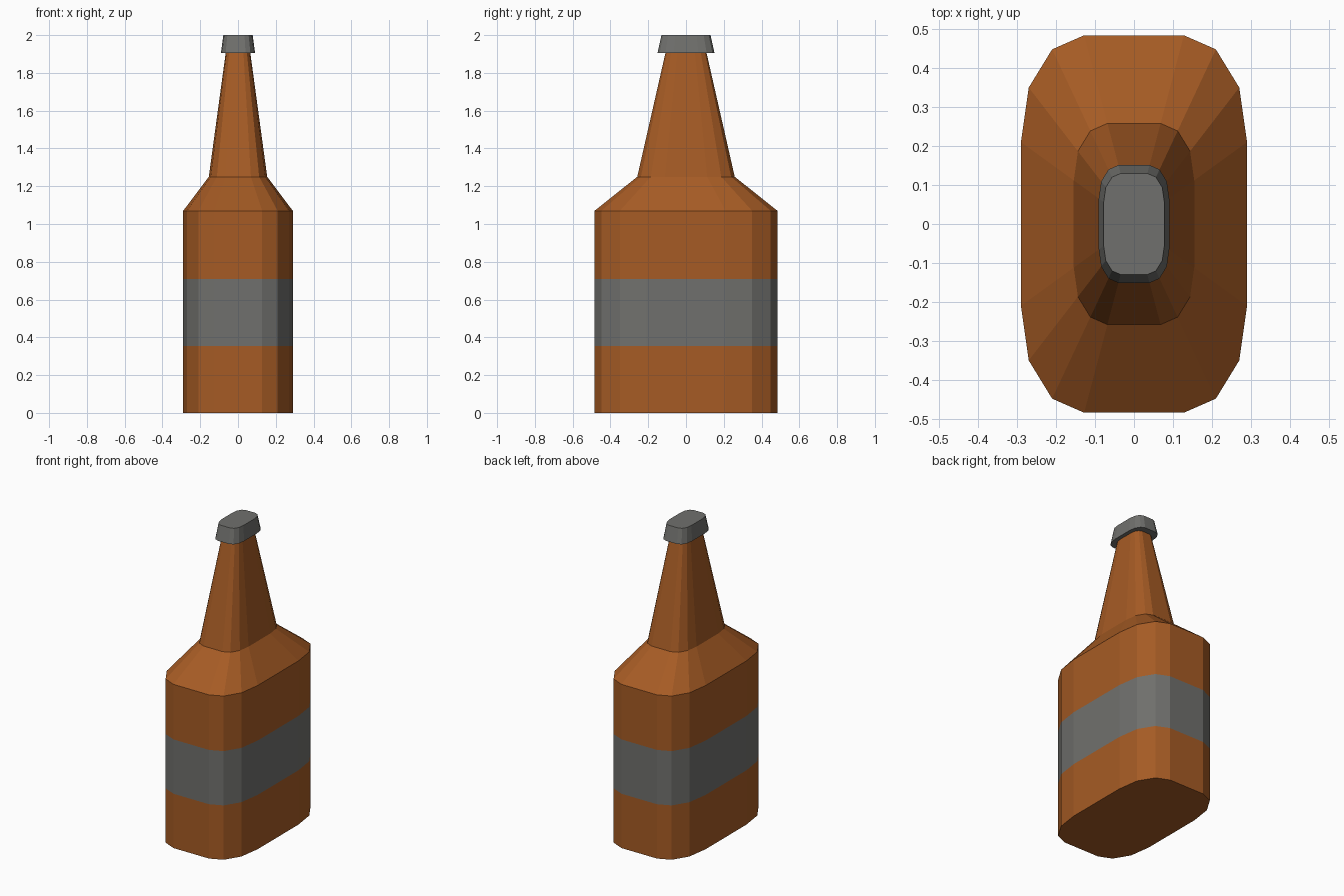
import bpy
import bmesh

if "Cube" in bpy.data.objects:
    bpy.data.objects.remove(bpy.data.objects["Cube"], do_unlink=True)


def material(name, color):
    mat = bpy.data.materials.new(name)
    mat.use_nodes = True
    mat.diffuse_color = color
    mat.node_tree.nodes["Principled BSDF"].inputs["Base Color"].default_value = color
    return mat


amber = material("amber glass", (0.38, 0.105, 0.018, 1))
grey = material("warm grey", (0.163, 0.163, 0.153, 1))

# One quarter of the rounded-rectangle cross-section, mirrored to a full loop
quarter = [(0.29, 0.21), (0.27, 0.35), (0.21, 0.448), (0.128, 0.484)]
half = quarter + [(-x, y) for x, y in reversed(quarter)]
section = half + [(-x, -y) for x, y in half]


def loft(name, rings, mats, band=None):
    """Stack scaled copies of the section; rings are (height, scale)."""
    bm = bmesh.new()
    loops = [[bm.verts.new((x * s, y * s, z)) for x, y in section] for z, s in rings]
    n = len(section)
    for level, (low, high) in enumerate(zip(loops, loops[1:])):
        for i in range(n):
            j = (i + 1) % n
            face = bm.faces.new((low[i], low[j], high[j], high[i]))
            face.material_index = 1 if level == band else 0
    bm.faces.new(loops[0][::-1])
    bm.faces.new(loops[-1])
    bmesh.ops.recalc_face_normals(bm, faces=bm.faces)
    mesh = bpy.data.meshes.new(name)
    bm.to_mesh(mesh)
    bm.free()
    for mat in mats:
        mesh.materials.append(mat)
    obj = bpy.data.objects.new(name, mesh)
    bpy.context.collection.objects.link(obj)
    return obj


# Bottle: straight body with a label band, sloped shoulder, tapering neck
loft("bottle", [(0, 1), (0.355, 1), (0.71, 1), (1.07, 1), (1.25, 0.533), (1.905, 0.225)],
     [amber, grey], band=1)

# Cap: wider than the neck, narrowing upward
loft("cap", [(1.905, 0.312), (2.0, 0.268)], [grey])
